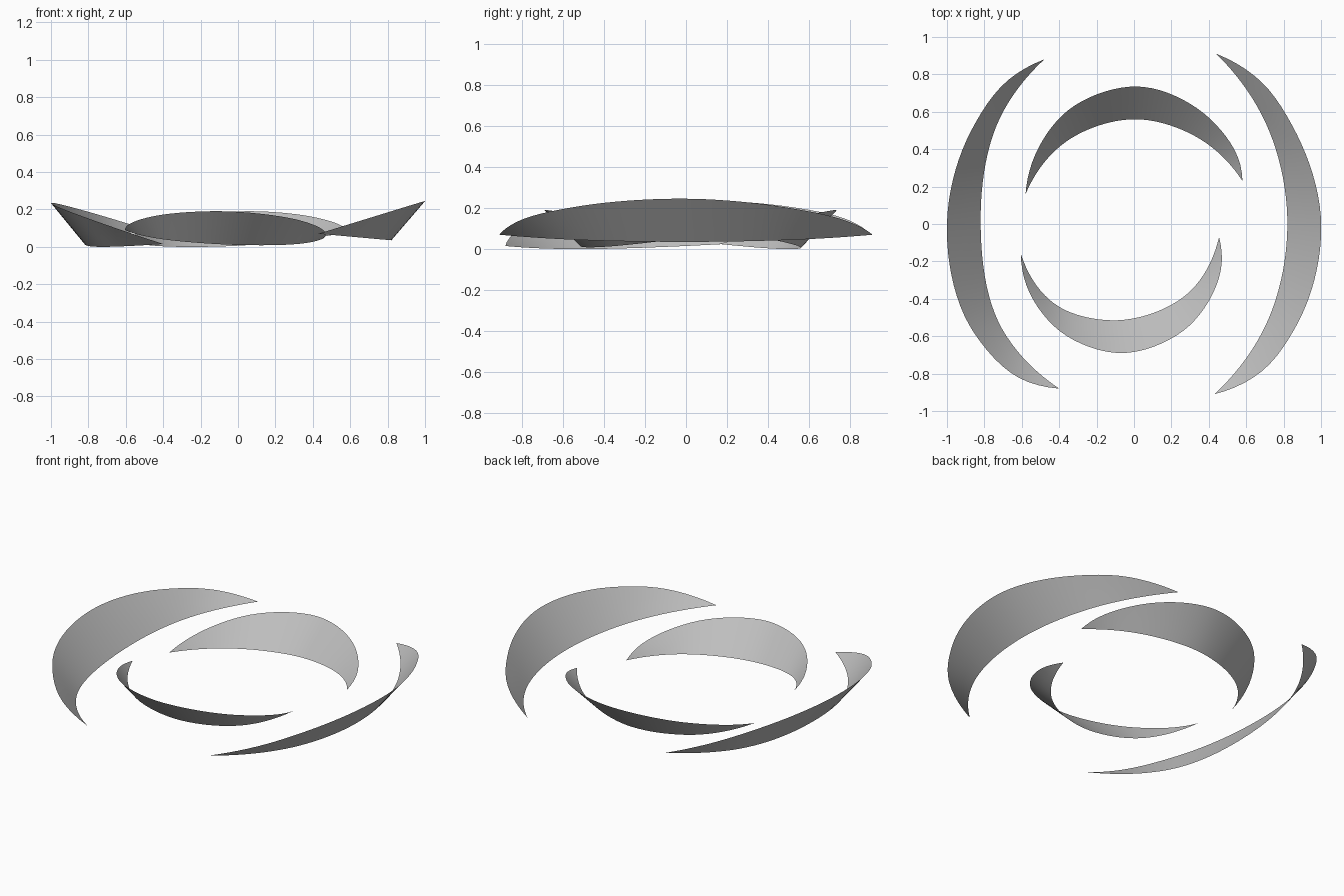
import bpy
import bmesh
from mathutils import Vector

STEPS = 40   # segments along each blade
ROWS = 3     # strips across each blade

default_cube = bpy.data.objects.get("Cube")
if default_cube:
    bpy.data.objects.remove(default_cube, do_unlink=True)

grey = bpy.data.materials.new("plain grey")
grey.use_nodes = True
colour = (0.52, 0.52, 0.52, 1)
grey.diffuse_color = colour
grey.node_tree.nodes["Principled BSDF"].inputs["Base Color"].default_value = colour


def smooth_path(points):
    """Sample a smooth curve through the points, evenly by chord length."""
    knots = [0.0]
    for p, q in zip(points, points[1:]):
        knots.append(knots[-1] + (q - p).length)
    last = len(points) - 1
    slopes = [(points[i + 1] - points[i]) / (knots[i + 1] - knots[i]) for i in range(last)]
    tangents = []
    for i in range(1, last):
        before, after = knots[i] - knots[i - 1], knots[i + 1] - knots[i]
        tangents.append((slopes[i - 1] * after + slopes[i] * before) / (before + after))
    tangents.insert(0, slopes[0] * 2 - tangents[0])
    tangents.append(slopes[-1] * 2 - tangents[-1])

    path = []
    for step in range(STEPS + 1):
        s = knots[-1] * step / STEPS
        i = max(k for k in range(last) if knots[k] <= s)
        h = knots[i + 1] - knots[i]
        u = (s - knots[i]) / h
        start = points[i] * (1 + 2 * u) + tangents[i] * (h * u)
        end = points[i + 1] * (3 - 2 * u) - tangents[i + 1] * (h * (1 - u))
        path.append(start * (1 - u) ** 2 + end * u ** 2)
    return path


def tilted_edge(tip_a, middle_points, tip_b, height):
    """Lay a curved edge on the plane through both tips and its middle point."""
    a, b = Vector(tip_a), Vector(tip_b)
    centre = Vector((*middle_points[len(middle_points) // 2], height))
    normal = (b - a).cross(centre - a)
    flat = [a.xy] + [Vector(p) for p in middle_points] + [b.xy]
    edge = []
    for p in smooth_path(flat):
        offset = p - a.xy
        z = a.z - (normal.x * offset.x + normal.y * offset.y) / normal.z
        edge.append(Vector((p.x, p.y, max(z, 0))))
    return edge


def crescent(name, tip_a, tip_b, outer, rim_height, inner, base_height):
    """Thin crescent sheet stretched between a raised rim and a low inner edge."""
    rim = tilted_edge(tip_a, outer, tip_b, rim_height)
    base = tilted_edge(tip_a, inner, tip_b, base_height)
    bm = bmesh.new()
    grid = [[bm.verts.new(low.lerp(high, r / ROWS)) for r in range(ROWS + 1)]
            for low, high in zip(base, rim)]
    for left, right in zip(grid, grid[1:]):
        for r in range(ROWS):
            bm.faces.new((left[r], left[r + 1], right[r + 1], right[r]))
    # close the pointed tips
    bmesh.ops.remove_doubles(bm, verts=bm.verts, dist=0.0001)
    # inner surface faces upward
    if sum(f.normal.z for f in bm.faces if f.normal_update() is None) < 0:
        bmesh.ops.reverse_faces(bm, faces=bm.faces)
    mesh = bpy.data.meshes.new(name)
    bm.to_mesh(mesh)
    bm.free()
    mesh.materials.append(grey)
    blade = bpy.data.objects.new(name, mesh)
    bpy.context.collection.objects.link(blade)
    mesh.shade_smooth()


# Long outer blades
crescent("left_outer_blade", (0.44, 0.91, 0.07), (0.43, -0.91, 0.07),
         [(0.67, 0.77), (0.86, 0.5), (1, 0.02), (0.87, -0.54), (0.68, -0.79)], 0.245,
         [(0.69, 0.57), (0.82, 0.02), (0.69, -0.57)], 0.035)
crescent("right_outer_blade", (-0.48, 0.88, 0.09), (-0.4, -0.88, 0.015),
         [(-0.66, 0.78), (-0.87, 0.5), (-1, 0), (-0.85, -0.59), (-0.6, -0.83)], 0.235,
         [(-0.7, 0.6), (-0.82, 0), (-0.7, -0.57)], 0.015)

# Short inner blades
crescent("back_inner_blade", (-0.58, 0.16, 0.025), (0.58, 0.23, 0.08),
         [(-0.56, 0.28), (-0.35, 0.61), (0.02, 0.735), (0.42, 0.55), (0.57, 0.31)], 0.19,
         [(-0.39, 0.42), (0, 0.56), (0.39, 0.43)], 0.006)
crescent("front_inner_blade", (-0.605, -0.16, 0.09), (0.455, -0.07, 0.045),
         [(-0.59, -0.28), (-0.4, -0.57), (-0.07, -0.69), (0.3, -0.54), (0.47, -0.18)], 0.19,
         [(-0.42, -0.43), (-0.1, -0.515), (0.31, -0.35)], 0.014)
